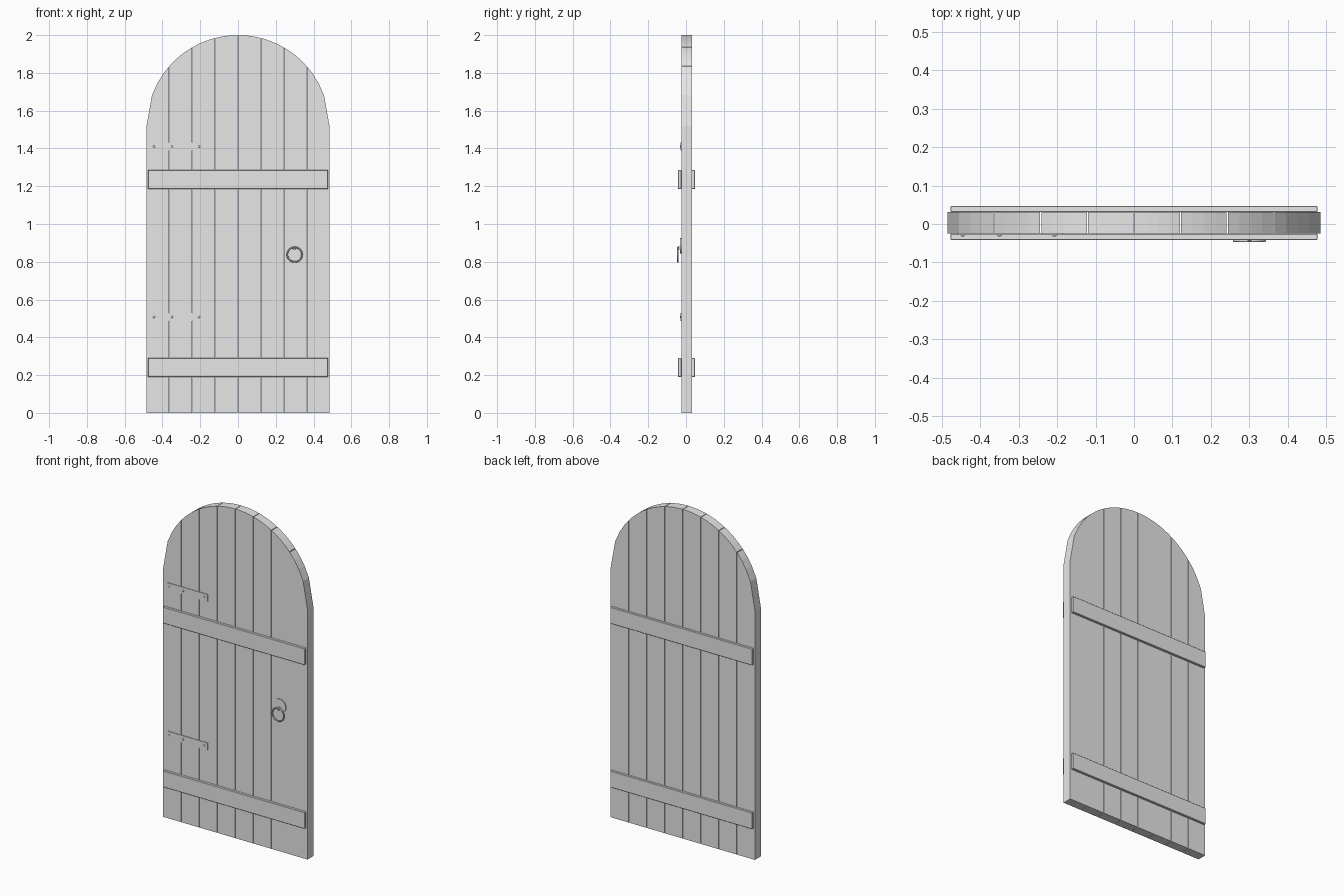
import bpy, bmesh, math
from mathutils import Matrix

cube = bpy.data.objects.get("Cube")
if cube:
    bpy.data.objects.remove(cube, do_unlink=True)

grey = bpy.data.materials.new("light grey")
grey.use_nodes = True
grey.diffuse_color = (0.8, 0.8, 0.8, 1)
grey.node_tree.nodes["Principled BSDF"].inputs["Base Color"].default_value = (0.8, 0.8, 0.8, 1)

HALF = 0.485           # half the door width, also the arch radius
SPRING = 2.0 - HALF    # height where the arch starts
FRONT, BACK = -0.025, 0.031
PLANKS = 8


def finish(name, bm):
    bmesh.ops.recalc_face_normals(bm, faces=bm.faces)
    mesh = bpy.data.meshes.new(name)
    bm.to_mesh(mesh)
    bm.free()
    mesh.materials.append(grey)
    obj = bpy.data.objects.new(name, mesh)
    bpy.context.collection.objects.link(obj)
    return obj


def box(name, x0, x1, y0, y1, z0, z1, bevel=0):
    bm = bmesh.new()
    size = Matrix.Diagonal((x1 - x0, y1 - y0, z1 - z0, 1))
    place = Matrix.Translation(((x0 + x1) / 2, (y0 + y1) / 2, (z0 + z1) / 2))
    bmesh.ops.create_cube(bm, size=1, matrix=place @ size)
    obj = finish(name, bm)
    if bevel:
        mod = obj.modifiers.new("bevel", "BEVEL")
        mod.width = bevel
        mod.segments = 1
    return obj


def prism(name, outline, y0, y1):
    bm = bmesh.new()
    face = bm.faces.new([bm.verts.new((x, y0, z)) for x, z in outline])
    new = bmesh.ops.extrude_face_region(bm, geom=[face])["geom"]
    bmesh.ops.translate(bm, vec=(0, y1 - y0, 0),
                        verts=[v for v in new if isinstance(v, bmesh.types.BMVert)])
    return finish(name, bm)


def smooth(obj):
    for poly in obj.data.polygons:
        poly.use_smooth = True


def ring(name, x, y, z, major, minor):
    bpy.ops.mesh.primitive_torus_add(
        location=(x, y, z), rotation=(math.pi / 2, 0, 0), major_radius=major,
        minor_radius=minor, major_segments=32, minor_segments=8)
    obj = bpy.context.object
    obj.name = name
    obj.data.materials.append(grey)
    smooth(obj)


def dome(name, x, y, z, radius, height):
    bm = bmesh.new()
    bmesh.ops.create_uvsphere(bm, u_segments=12, v_segments=6, radius=1,
                              matrix=Matrix.Translation((x, y, z))
                              @ Matrix.Diagonal((radius, height, radius, 1)))
    smooth(finish(name, bm))


# Vertical planks, cut along the arch in short steps
width = 2 * HALF / PLANKS
gap = 0.0015
for i in range(PLANKS):
    left = -HALF + i * width + (gap if i else 0)
    right = -HALF + (i + 1) * width - (gap if i < PLANKS - 1 else 0)
    outline = [(left, 0), (right, 0)]
    for s in range(5):
        x = right + (left - right) * s / 4
        outline.append((x, SPRING + math.sqrt(max(0, HALF**2 - x * x))))
    prism(f"plank_{i + 1}", outline, FRONT, BACK)

# Cross ledges on both faces
for level, z in (("lower", 0.19), ("upper", 1.185)):
    box(f"{level}_front_ledge", -0.477, 0.477, -0.042, FRONT, z, z + 0.1, 0.002)
    box(f"{level}_back_ledge", -0.477, 0.477, BACK, 0.047, z, z + 0.1, 0.002)

# Strap hinges with rivets
for level, z in (("lower", 0.508), ("upper", 1.41)):
    box(f"{level}_hinge_strap", -0.46, -0.185, -0.0285, FRONT + 0.002, z - 0.022, z + 0.022)
    for n, x in enumerate((-0.445, -0.35, -0.207)):
        dome(f"{level}_hinge_rivet_{n + 1}", x, -0.0285, z, 0.006, 0.004)

# Round handle plate, staple and pull ring
disc = [(0.3 + 0.042 * math.cos(a * math.tau / 32), 0.885 + 0.042 * math.sin(a * math.tau / 32))
        for a in range(32)]
prism("handle_plate", disc, -0.031, FRONT + 0.002)
box("handle_staple", 0.295, 0.305, -0.045, -0.03, 0.864, 0.882, 0.002)
ring("pull_ring", 0.3, -0.043, 0.838, 0.039, 0.004)
